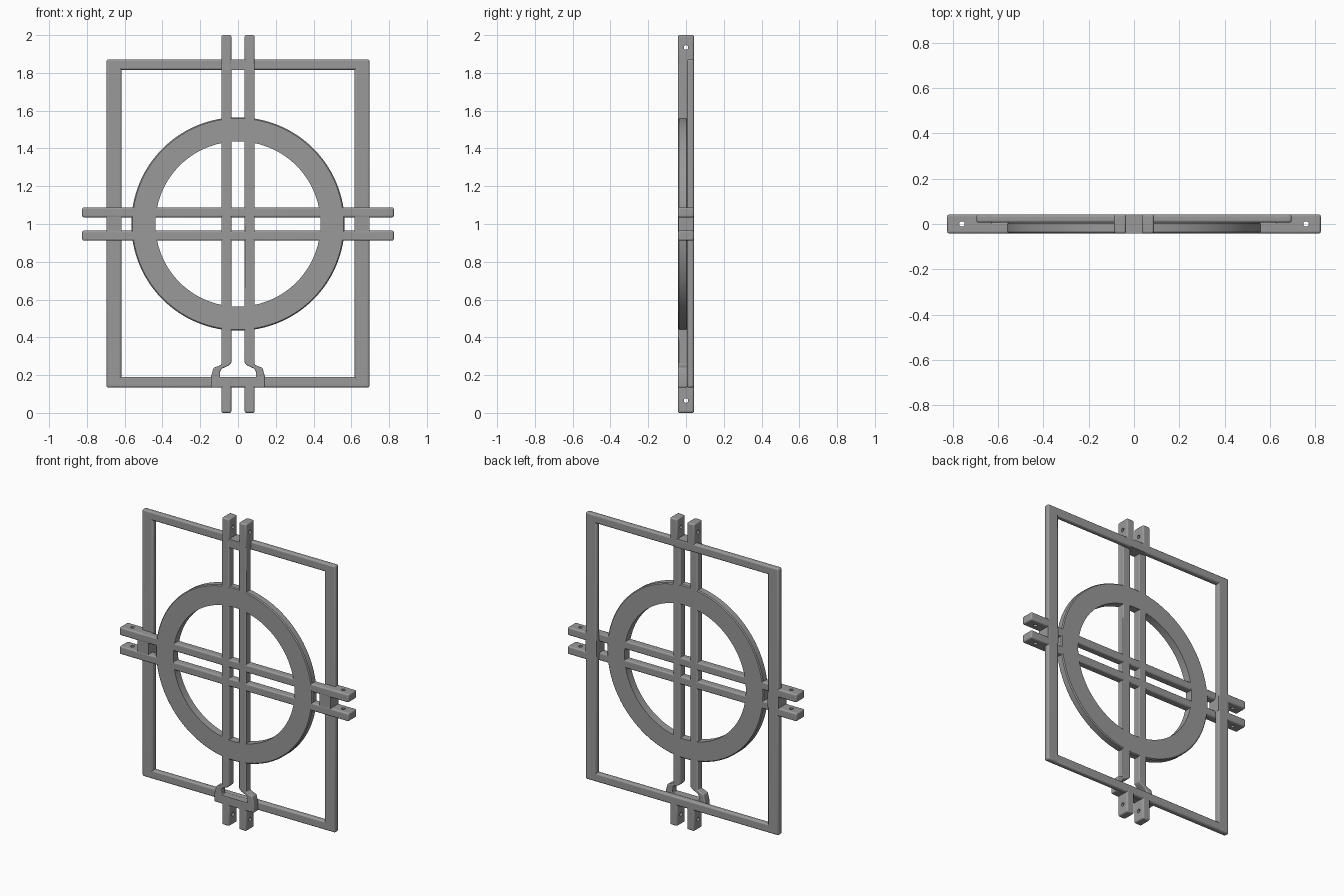
import bpy, bmesh, math

if "Cube" in bpy.data.objects:
    bpy.data.objects.remove(bpy.data.objects["Cube"])

grey = bpy.data.materials.new("plain grey")
grey.diffuse_color = (0.32, 0.32, 0.32, 1)
grey.use_nodes = True
grey.node_tree.nodes["Principled BSDF"].inputs["Base Color"].default_value = grey.diffuse_color


def plate(name, outline, y0, y1, bevel=0.009):
    """Extrude an x-z outline from y0 to y1 and round its edges."""
    bm = bmesh.new()
    face = bm.faces.new([bm.verts.new((x, y0, z)) for x, z in outline])
    ext = bmesh.ops.extrude_face_region(bm, geom=[face])
    for v in ext["geom"]:
        if isinstance(v, bmesh.types.BMVert):
            v.co.y = y1
    bmesh.ops.recalc_face_normals(bm, faces=bm.faces)
    me = bpy.data.meshes.new(name)
    bm.to_mesh(me)
    bm.free()
    ob = bpy.data.objects.new(name, me)
    bpy.context.collection.objects.link(ob)
    me.materials.append(grey)
    if bevel:
        m = ob.modifiers.new("round", "BEVEL")
        m.width, m.segments, m.limit_method = bevel, 3, "ANGLE"
    return ob


def box(name, x0, x1, z0, z1, y0, y1, bevel=0.009):
    return plate(name, [(x0, z0), (x1, z0), (x1, z1), (x0, z1)], y0, y1, bevel)


def drill(ob, hole):
    m = ob.modifiers.new("hole", "BOOLEAN")
    m.object, m.operation, m.solver = hole, "DIFFERENCE", "EXACT"


def cutter(name, loc, rot):
    bpy.ops.mesh.primitive_cylinder_add(vertices=20, radius=0.012, depth=0.4,
                                        location=loc, rotation=rot)
    c = bpy.context.object
    c.name = name
    c.hide_render = True
    c.hide_viewport = True
    return c


D = 0.042            # half depth of the bar ends
F = 0.006            # front plane of the rear frame
B = 0.008            # back plane of the front bars and ring
I, O = 0.035, 0.088  # inner and outer offsets of each bar pair

# Pin holes through the bar ends
top_hole = cutter("top_hole_cutter", (0, 0, 1.935), (0, math.pi / 2, 0))
low_hole = cutter("bottom_hole_cutter", (0, 0, 0.065), (0, math.pi / 2, 0))
side_holes = {s: cutter("side_hole_cutter", (s * 0.76, 0, 1), (0, 0, 0)) for s in (-1, 1)}

# Front upright bars, cranked outward around the bottom rail, with deep drilled ends
upright = [(I, 1.85), (O, 1.85), (O, 0.255), (0.13, 0.238), (0.143, 0.19), (0.143, 0.135),
           (I, 0.135), (I, 0.188), (0.095, 0.188), (0.095, 0.22),
           (0.084, 0.235), (0.05, 0.25), (I, 0.265)]
for s, side in ((-1, "left"), (1, "right")):
    plate(side + "_upright_bar", [(s * x, z) for x, z in upright], -D, B, 0.006)
    xa, xb = sorted((s * I, s * O))
    drill(box(side + "_top_end", xa, xb, 1.82, 2, -D, D), top_hole)
    drill(box(side + "_bottom_end", xa, xb, 0, 0.18, -D, D), low_hole)

# Front crossbars with deep drilled ends
for s, side in ((-1, "lower"), (1, "upper")):
    za, zb = sorted((1 + s * I, 1 + s * O))
    box(side + "_crossbar", -0.66, 0.66, za, zb, -D, B)
    for t, hole in side_holes.items():
        xa, xb = sorted((t * 0.625, t * 0.825))
        drill(box(side + "_crossbar_end", xa, xb, za, zb, -D, D), hole)

# Rectangular frame at the back
for s, side in ((-1, "left"), (1, "right")):
    xa, xb = sorted((s * 0.617, s * 0.696))
    box(side + "_frame_stile", xa, xb, 0.134, 1.872, F, D, 0.01)
    # Spacer block between the crossbars
    box(side + "_spacer", xa, xb, 1 - I - 0.015, 1 + I + 0.015, -D + 0.001, D - 0.001, 0)
box("top_frame_rail", -0.69, 0.69, 1.816, 1.872, F, D, 0.01)
box("bottom_frame_rail", -0.69, 0.69, 0.134, 0.191, F, D, 0.01)
# Spacer blocks between the uprights
box("top_spacer", -I - 0.015, I + 0.015, 1.816, 1.872, -D + 0.001, D - 0.001, 0)
box("bottom_spacer", -0.12, 0.12, 0.136, 0.189, -D + 0.001, B, 0)

# Ring: square section swept around the centre
N = 96
bm = bmesh.new()
section = [(0.437, -D), (0.559, -D), (0.565, -D + 0.006), (0.565, B - 0.006),
           (0.559, B), (0.437, B)]
rows = []
for i in range(N):
    a = 2 * math.pi * i / N
    rows.append([bm.verts.new((r * math.cos(a), y, 1 + r * math.sin(a))) for r, y in section])
for i in range(N):
    p, q = rows[i], rows[(i + 1) % N]
    for j in range(len(section)):
        k = (j + 1) % len(section)
        bm.faces.new((p[j], p[k], q[k], q[j]))
bmesh.ops.recalc_face_normals(bm, faces=bm.faces)
me = bpy.data.meshes.new("ring")
bm.to_mesh(me)
bm.free()
me.materials.append(grey)
ring = bpy.data.objects.new("ring", me)
bpy.context.collection.objects.link(ring)

# Smooth shading with sharp edges kept
for ob in list(bpy.context.scene.objects):
    if ob.hide_render:
        continue
    bpy.ops.object.select_all(action="DESELECT")
    ob.select_set(True)
    bpy.context.view_layer.objects.active = ob
    bpy.ops.object.shade_smooth_by_angle(angle=math.radians(35))
